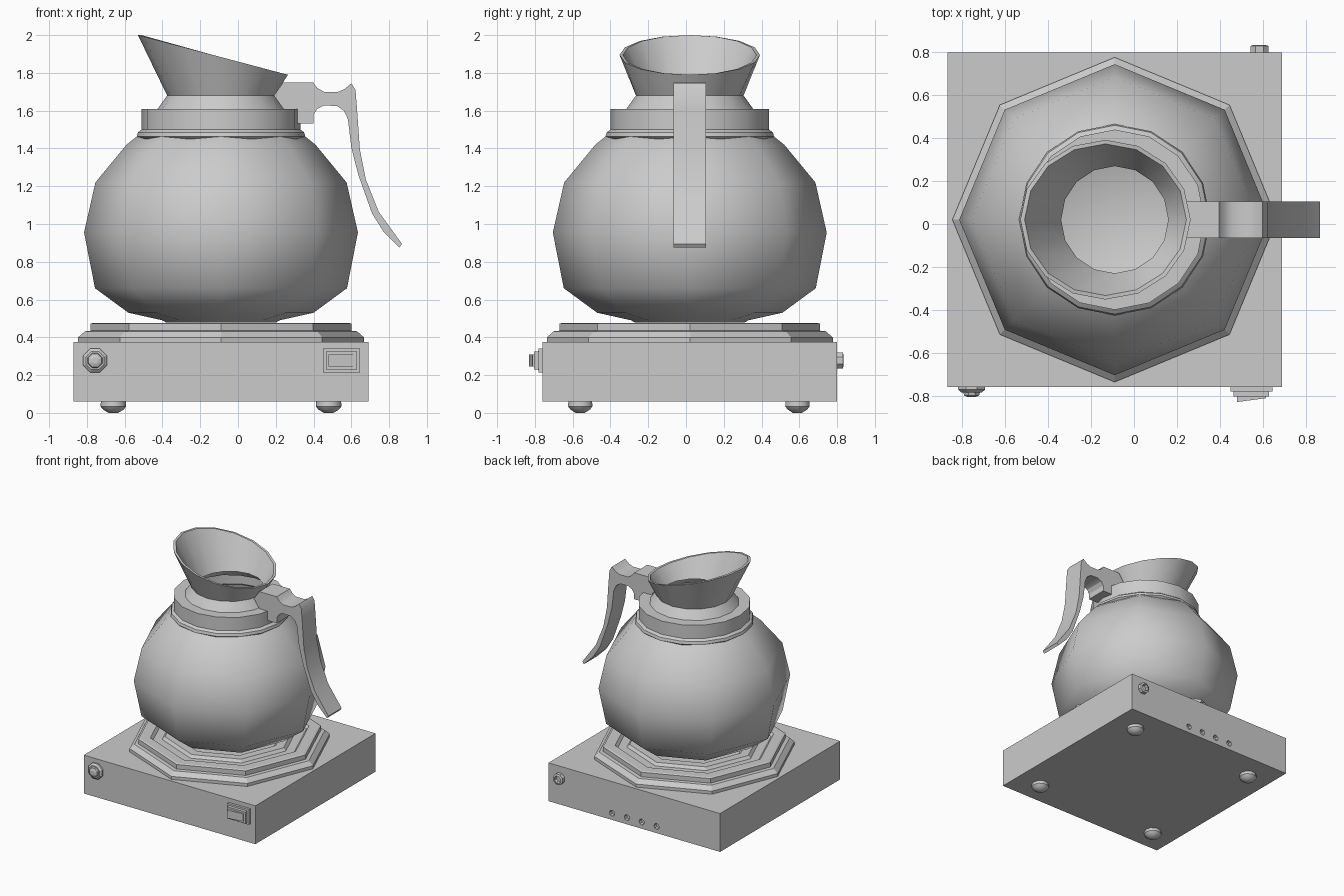
import bpy, bmesh
from math import sin, cos, pi, radians
from mathutils import Matrix, Vector

if "Cube" in bpy.data.objects:
    bpy.data.objects.remove(bpy.data.objects["Cube"])

CX, CY = -0.09, 0.02  # common vertical axis


def finish(name, bm, angle=None):
    bmesh.ops.recalc_face_normals(bm, faces=bm.faces[:])
    me = bpy.data.meshes.new(name)
    bm.to_mesh(me)
    bm.free()
    ob = bpy.data.objects.new(name, me)
    bpy.context.collection.objects.link(ob)
    if angle:
        bpy.ops.object.select_all(action='DESELECT')
        ob.select_set(True)
        bpy.context.view_layer.objects.active = ob
        bpy.ops.object.shade_smooth_by_angle(angle=radians(angle))
    return ob


def skin(bm, rings, cap_start=False, cap_end=False):
    """Join rings of points with quads."""
    vs = [[bm.verts.new(p) for p in r] for r in rings]
    n = len(vs[0])
    for a, b in zip(vs, vs[1:]):
        for i in range(n):
            j = (i + 1) % n
            bm.faces.new((a[i], a[j], b[j], b[i]))
    if cap_start:
        bm.faces.new(vs[0])
    if cap_end:
        bm.faces.new(vs[-1])


def lathe(bm, profile, sides, mat, cap_start=False, cap_end=False, turn=0):
    rings = [[mat @ Vector((r * cos(turn + 2 * pi * i / sides),
                            r * sin(turn + 2 * pi * i / sides), z))
              for i in range(sides)] for r, z in profile]
    skin(bm, rings, cap_start, cap_end)


def turned(name, profile, sides, at=(CX, CY, 0), rot=None, angle=None, **kw):
    bm = bmesh.new()
    mat = Matrix.Translation(at) @ (rot or Matrix())
    lathe(bm, profile, sides, mat, **kw)
    return finish(name, bm, angle)


def box(name, x, y, z):
    bm = bmesh.new()
    skin(bm, [[(x[0], y[0], h), (x[1], y[0], h), (x[1], y[1], h), (x[0], y[1], h)]
              for h in z], True, True)
    return finish(name, bm)


def extrude(name, pts, axis, lo, hi, angle=None):
    """Extrude a 2D outline along y (points x,z) or z (points x,y)."""
    bm = bmesh.new()
    put = (lambda a, b, d: (a, d, b)) if axis == 'y' else (lambda a, b, d: (a, b, d))
    skin(bm, [[put(a, b, d) for a, b in pts] for d in (lo, hi)], True, True)
    return finish(name, bm, angle)


FRONT = Matrix.Rotation(pi / 2, 4, 'X')    # local z -> -y
BACK = Matrix.Rotation(-pi / 2, 4, 'X')    # local z -> +y

# Warmer base with a row of vent holes in the back
base = box("warmer_base", (-0.87, 0.69), (-0.76, 0.80), (0.06, 0.375))
bm = bmesh.new()
for i in range(4):
    lathe(bm, [(0.024, -0.03), (0.024, 0.03)], 8,
          Matrix.Translation((CX + (i - 1.5) * 0.135, 0.80, 0.115)) @ BACK, True, True)
cutter = finish("vent_cutter", bm)
cutter.hide_render = True
cutter.hide_set(True)
cut = base.modifiers.new("vents", 'BOOLEAN')
cut.object = cutter
cut.operation = 'DIFFERENCE'
cut.solver = 'EXACT'

# Feet
for n, (x, y) in enumerate([(-0.66, -0.56), (0.48, -0.56), (-0.66, 0.59), (0.48, 0.59)]):
    turned(f"foot_{n + 1}", [(0.066, 0.062), (0.068, 0.035), (0.055, 0.018), (0.025, 0.0)],
           10, (x, y, 0), angle=40, cap_start=True, cap_end=True)

# Stepped octagonal hot plate
turned("hot_plate", [(0.757, 0.37), (0.757, 0.40), (0.72, 0.432), (0.69, 0.435),
                     (0.69, 0.472), (0.675, 0.477), (0.60, 0.477), (0.58, 0.455),
                     (0.51, 0.455), (0.49, 0.477), (0.42, 0.477), (0.40, 0.46)],
       8, cap_start=True, cap_end=True)

# Glass carafe: eight sided open bowl
turned("carafe_bowl", [(0.29, 0.478), (0.31, 0.49), (0.49, 0.53), (0.667, 0.66),
                       (0.725, 0.955), (0.665, 1.22), (0.50, 1.42), (0.44, 1.468)],
       8, angle=50, cap_start=True)

# Collar band and sloping neck
turned("carafe_collar", [(0.43, 1.45), (0.446, 1.463), (0.44, 1.485), (0.42, 1.50),
                         (0.42, 1.61), (0.335, 1.61), (0.285, 1.68), (0.25, 1.68)],
       16, angle=30)

# Slanted pouring spout, with wall thickness
S = 16
T = [2 * pi * i / S for i in range(S)]


def round_ring(r, z):
    return [(CX + r * cos(t), CY + r * sin(t), z) for t in T]


def rim_ring(k):
    return [(-0.133 + 0.397 * k * cos(t), CY + 0.372 * k * sin(t),
             1.895 - 0.105 * cos(t)) for t in T]


bm = bmesh.new()
skin(bm, [round_ring(0.285, 1.68), rim_ring(1), rim_ring(0.95), round_ring(0.25, 1.68)])
finish("pouring_spout", bm, 30)

# Curved handle
extrude("handle", [
    (0.24, 1.75), (0.397, 1.75), (0.42, 1.72), (0.455, 1.70), (0.53, 1.70), (0.565, 1.715),
    (0.60, 1.745), (0.622, 1.71), (0.63, 1.61), (0.645, 1.395), (0.677, 1.235),
    (0.745, 1.065), (0.868, 0.895), (0.855, 0.875), (0.77, 0.96), (0.71, 1.055),
    (0.637, 1.26), (0.60, 1.405), (0.582, 1.555), (0.56, 1.60), (0.524, 1.625),
    (0.455, 1.627), (0.42, 1.61), (0.40, 1.58), (0.40, 1.533), (0.315, 1.533),
    (0.315, 1.61), (0.24, 1.61), (0.19, 1.68)], 'y', CY - 0.086, CY + 0.086, 30)

# Front indicator lamp and rear cable socket
turned("indicator_lamp", [(0.068, -0.005), (0.068, 0.012), (0.052, 0.025), (0.042, 0.025),
                          (0.038, 0.04), (0.018, 0.047)],
       8, (-0.757, -0.76, 0.277), FRONT, turn=pi / 8, cap_start=True, cap_end=True)
turned("cable_socket", [(0.046, -0.005), (0.046, 0.03), (0.03, 0.035), (0.026, 0.01)],
       8, (0.585, 0.80, 0.277), BACK, turn=pi / 8, cap_start=True, cap_end=True)

# Rocker switch on the front
box("switch_plate", (0.45, 0.645), (-0.78, -0.755), (0.215, 0.34))
box("switch_frame", (0.465, 0.63), (-0.805, -0.77), (0.23, 0.325))
extrude("switch_rocker", [(0.48, -0.79), (0.615, -0.79), (0.615, -0.812), (0.48, -0.83)],
        'z', 0.245, 0.31)
